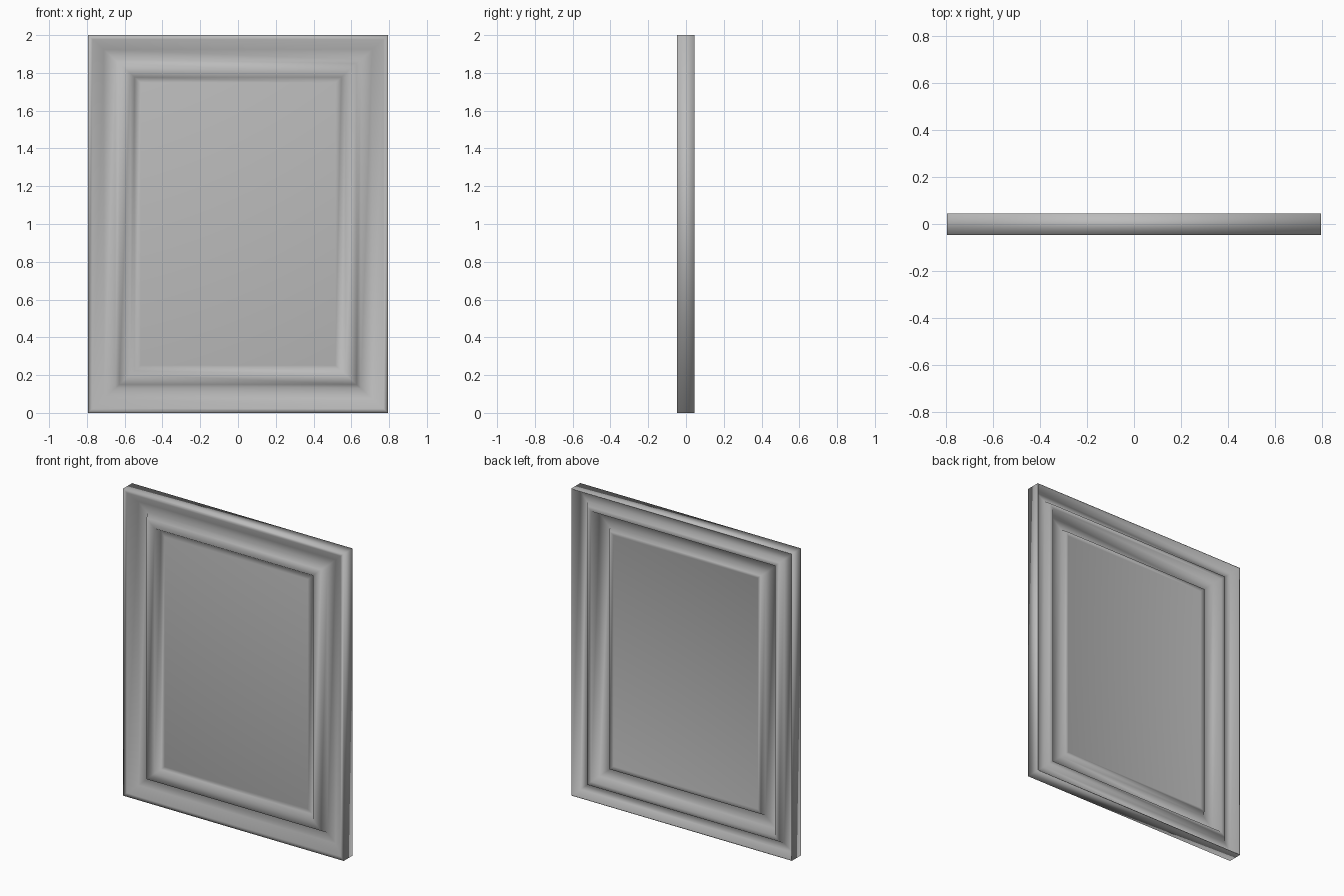
import bpy, bmesh

cube = bpy.data.objects.get("Cube")
if cube:
    bpy.data.objects.remove(cube, do_unlink=True)

WIDTH, HEIGHT = 1.59, 2.0
RAIL = .9  # top and bottom mouldings are narrower than the sides

# Mouldings as (inset from the edge, depth)
front = [(0, -.047), (.025, -.044), (.085, -.01), (.145, -.008), (.167, -.043),
         (.225, -.043), (.248, -.011), (.28, -.018)]
back = [(0, .045), (.005, .045), (.03, -.008), (.085, .004), (.103, .03),
        (.133, .03), (.16, -.017), (.235, -.017), (.25, .01), (.275, .003)]

grey = bpy.data.materials.new("grey")
grey.use_nodes = True
colour = (.5, .5, .5, 1)
grey.diffuse_color = colour
grey.node_tree.nodes["Principled BSDF"].inputs["Base Color"].default_value = colour

bm = bmesh.new()


def ring(inset, depth):
    """Rectangular loop of vertices at an inset and depth."""
    x, z = WIDTH / 2 - inset, HEIGHT / 2 - inset * RAIL
    return [bm.verts.new((sx * x, depth, HEIGHT / 2 + sz * z))
            for sx, sz in ((-1, -1), (1, -1), (1, 1), (-1, 1))]


# Front centre, front moulding, outer edge, back moulding, back centre
rings = [ring(*p) for p in front[::-1] + back]
for a, b in zip(rings, rings[1:]):
    for i in range(4):
        j = (i + 1) % 4
        bm.faces.new((a[i], a[j], b[j], b[i]))
bm.faces.new(rings[0])
bm.faces.new(rings[-1])
bmesh.ops.recalc_face_normals(bm, faces=bm.faces)
for f in bm.faces:
    f.smooth = True

mesh = bpy.data.meshes.new("moulded_panel")
bm.to_mesh(mesh)
bm.free()
mesh.materials.append(grey)
panel = bpy.data.objects.new("moulded_panel", mesh)
bpy.context.collection.objects.link(panel)
